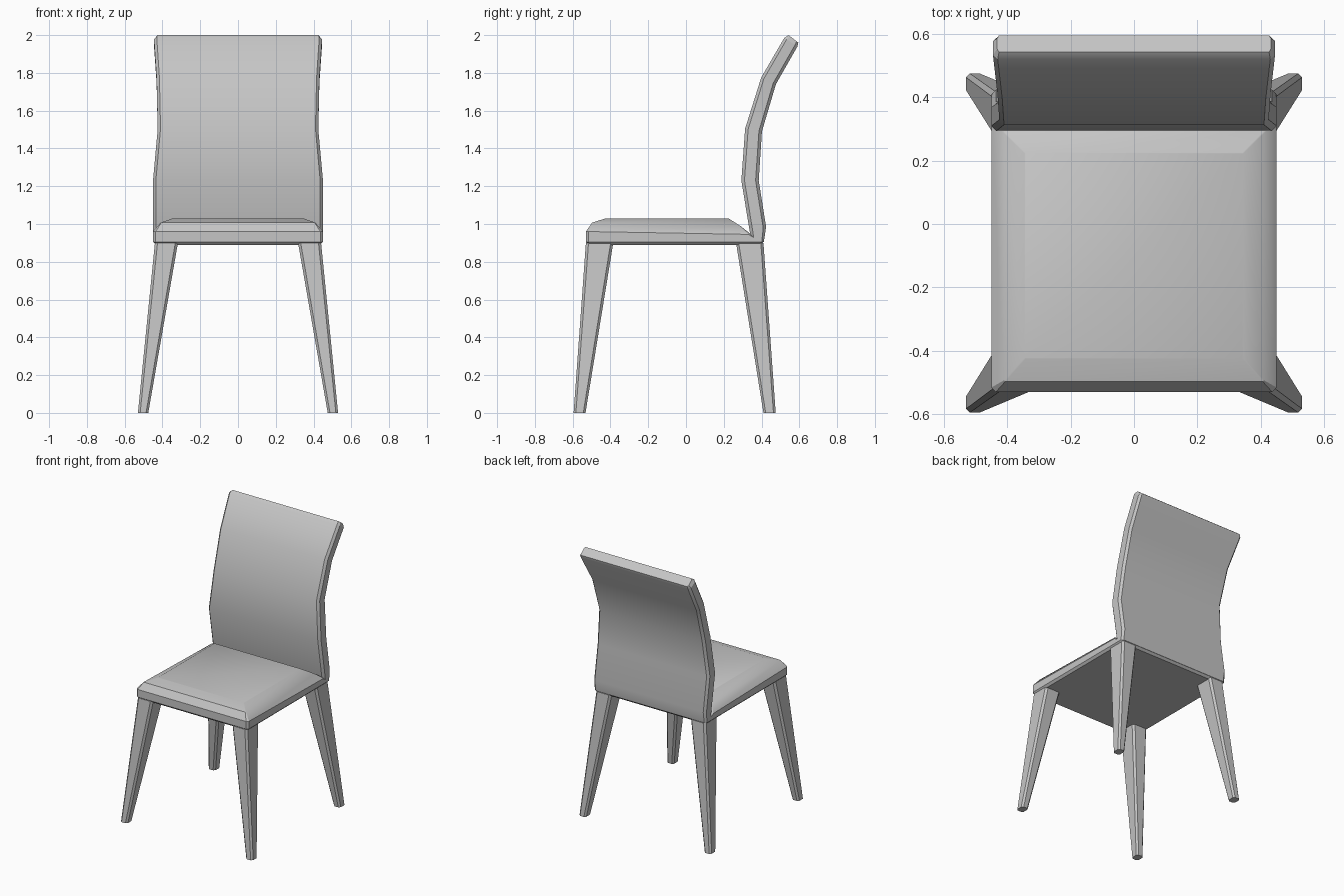
import bpy, bmesh, math

cube = bpy.data.objects.get("Cube")
if cube:
    bpy.data.objects.remove(cube, do_unlink=True)

grey = bpy.data.materials.new("plain_grey")
grey.use_nodes = True
colour = (0.56, 0.56, 0.56, 1)
grey.diffuse_color = colour
grey.node_tree.nodes["Principled BSDF"].inputs["Base Color"].default_value = colour


def loft(name, rings):
    """Skin a stack of equal-length rings and cap both ends."""
    bm = bmesh.new()
    loops = [[bm.verts.new(p) for p in ring] for ring in rings]
    for a, b in zip(loops, loops[1:]):
        for i in range(len(a)):
            j = (i + 1) % len(a)
            bm.faces.new((a[i], a[j], b[j], b[i]))
    bm.faces.new(loops[0])
    bm.faces.new(loops[-1])
    bmesh.ops.recalc_face_normals(bm, faces=bm.faces)
    mesh = bpy.data.meshes.new(name)
    bm.to_mesh(mesh)
    bm.free()
    mesh.materials.append(grey)
    obj = bpy.data.objects.new(name, mesh)
    bpy.context.collection.objects.link(obj)
    bpy.ops.object.select_all(action='DESELECT')
    obj.select_set(True)
    bpy.context.view_layer.objects.active = obj
    bpy.ops.object.shade_smooth_by_angle(angle=math.radians(30))
    return obj


def chamfered_rect(x0, x1, y0, y1, c):
    """Eight plan points of a rectangle with cut corners."""
    return [(x0 + c, y0), (x1 - c, y0), (x1, y0 + c), (x1, y1 - c),
            (x1 - c, y1), (x0 + c, y1), (x0, y1 - c), (x0, y0 + c)]


# Cushioned seat: half width, front y, back y, corner cut, front z, back z
seat_levels = [
    (0.435, -0.515, 0.395, 0.010, 0.89, 0.89),
    (0.450, -0.530, 0.410, 0.014, 0.905, 0.905),
    (0.450, -0.530, 0.345, 0.014, 0.96, 0.945),
    (0.410, -0.497, 0.290, 0.004, 1.007, 0.988),
    (0.345, -0.425, 0.225, 0.003, 1.03, 1.03),
]
seat = []
for w, y0, y1, c, zf, zb in seat_levels:
    seat.append([(x, y, zb if y > y1 - 0.02 else zf)
                 for x, y in chamfered_rect(-w, w, y0, y1, c)])
loft("seat", seat)

# Curved backrest: half width, front (y, z), back (y, z)
back_levels = [
    (0.450, (0.350, 0.905), (0.412, 0.905)),
    (0.450, (0.340, 0.945), (0.424, 0.985)),
    (0.450, (0.293, 1.23), (0.385, 1.23)),
    (0.425, (0.313, 1.505), (0.402, 1.49)),
    (0.431, (0.398, 1.775), (0.476, 1.74)),
    (0.445, (0.520, 1.985), (0.590, 1.94)),
]


def back_ring(w, f, b, cut):
    half = [(w - cut, 0), (w, 0.18), (w, 0.82), (w - cut, 1)]
    outline = half + [(-x, t) for x, t in reversed(half)]
    return [(x, f[0] + (b[0] - f[0]) * t, f[1] + (b[1] - f[1]) * t)
            for x, t in outline]


back = [back_ring(w, f, b, 0.015) for w, f, b in back_levels]
back.append(back_ring(0.432, (0.543, 2.0), (0.595, 1.96), 0.006))
loft("backrest", back)

# Tapered, splayed legs with cut edges
leg_spans = {"front": ((-0.595, -0.532), (-0.53, -0.385)),
             "back": ((0.41, 0.475), (0.265, 0.41))}
for end, (foot, top) in leg_spans.items():
    for side, s in (("left", 1), ("right", -1)):
        rings = []
        for z, x0, x1, span, c in ((0, 0.475, 0.53, foot, 0.012),
                                   (0.9, 0.318, 0.44, top, 0.014)):
            rings.append([(s * x, y, z)
                          for x, y in chamfered_rect(x0, x1, *span, c)])
        loft(f"{end}_{side}_leg", rings)
